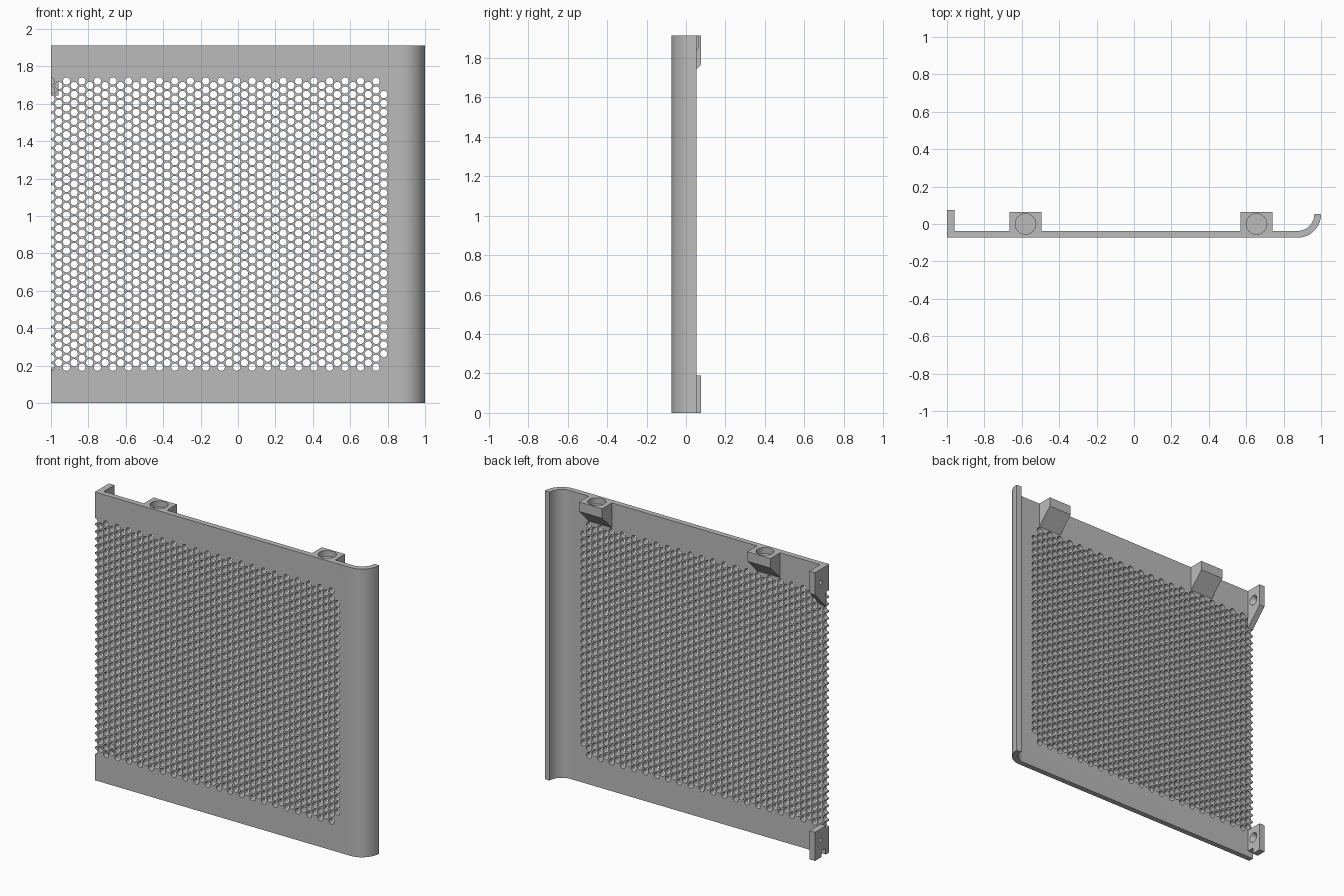
import bpy, bmesh
from math import sin, cos, pi, radians
from mathutils import Matrix

cube = bpy.data.objects.get("Cube")
if cube:
    bpy.data.objects.remove(cube)

H = 1.913                    # panel height
FRONT, THICK = -0.073, 0.036
BACK = FRONT + THICK
PITCH_X, PITCH_Z = 0.04138, 0.0478
HW, HH = PITCH_X / 2, PITCH_Z / 2
Z0 = 0.192                   # centre of the lowest hole
HOLE_R = 0.0195
COLS, ROWS = 44, 33
BEND_X, BEND_R = 0.875, 0.125
SEG = 16

grey = bpy.data.materials.new("plain grey")
grey.use_nodes = True
grey.diffuse_color = (0.5, 0.5, 0.5, 1)
grey.node_tree.nodes["Principled BSDF"].inputs["Base Color"].default_value = (0.5, 0.5, 0.5, 1)


def make_object(name, bm):
    mesh = bpy.data.meshes.new(name)
    bm.to_mesh(mesh)
    bm.free()
    mesh.materials.append(grey)
    obj = bpy.data.objects.new(name, mesh)
    bpy.context.collection.objects.link(obj)
    return obj


def prism(name, profile, x0, x1):
    """Extrude a y-z profile along x."""
    bm = bmesh.new()
    face = bm.faces.new([bm.verts.new((x0, y, z)) for y, z in profile])
    out = bmesh.ops.extrude_face_region(bm, geom=[face])
    moved = [v for v in out["geom"] if isinstance(v, bmesh.types.BMVert)]
    bmesh.ops.translate(bm, verts=moved, vec=(x1 - x0, 0, 0))
    bmesh.ops.recalc_face_normals(bm, faces=bm.faces)
    return make_object(name, bm)


def cutter(name, places, r1, r2, depth, turn=Matrix()):
    bm = bmesh.new()
    for p in places:
        bmesh.ops.create_cone(bm, cap_ends=True, segments=32, radius1=r1, radius2=r2,
                              depth=depth, matrix=Matrix.Translation(p) @ turn)
    obj = make_object(name, bm)
    obj.hide_render = True
    return obj


def cut(obj, tool):
    mod = obj.modifiers.new("cut", 'BOOLEAN')
    mod.operation = 'DIFFERENCE'
    mod.solver = 'EXACT'
    mod.object = tool


# Perforated sheet: one square cell around each hole
bm = bmesh.new()


def outline(a):
    """Point on the cell border matching hole segment a, in half-cell units."""
    a %= SEG
    side, step = divmod(a + 2, 4)
    t = (step - 2) / 2
    return [(1, t), (-t, 1), (-1, -t), (t, -1)][side % 4]


def sheet_vert(x, z):
    return bm.verts.new((x, FRONT, z))


for i in range(COLS):
    cx = -1 + i * PITCH_X
    odd = i % 2
    first, last = (1, ROWS - 2) if i == COLS - 1 else (0, ROWS - odd)
    arc = range(-4, 5) if i == 0 else range(SEG + 1)
    for j in range(first, last):
        cz = Z0 + (j + odd / 2) * PITCH_Z
        inner, outer = [], []
        for a in arc:
            ang = 2 * pi * a / SEG
            u, v = outline(a)
            inner.append(sheet_vert(cx + HOLE_R * cos(ang), cz + HOLE_R * sin(ang)))
            outer.append(sheet_vert(cx + u * HW, cz + v * HH))
        for k in range(len(inner) - 1):
            bm.faces.new((inner[k], outer[k], outer[k + 1], inner[k + 1]))

# Plain border that follows the stepped edge of the hole field
path = []
for i in range(COLS):
    cx = -1 + i * PITCH_X
    low = 4 if i == COLS - 1 else (0 if i % 2 else -2)
    if path:
        prev = path[-1][1]
        s = 1 if low > prev else -1
        path += [(cx - HW, k) for k in range(prev + s, low, s)]
    path += [(cx + t / 2 * HW, low) for t in range(0 if i == 0 else -2, 3)]
top_k = 4 * (ROWS - 1)
right = [(path[-1][0], k) for k in range(5, top_k - 4)]
ring = path + right + [(x, top_k - k) for x, k in reversed(path)]
loop = [(x, Z0 + k * HH / 2) for x, k in ring]
loop += [(-1, H), (BEND_X, H), (BEND_X, 0), (-1, 0)]
bm.faces.new([sheet_vert(x, z) for x, z in reversed(loop)])

# Rounded side edge
STEPS = 14
bend = []
for k in range(STEPS + 1):
    a = pi / 2 * k / STEPS
    x, y = BEND_X + BEND_R * sin(a), FRONT + BEND_R * (1 - cos(a))
    bend.append((bm.verts.new((x, y, 0)), bm.verts.new((x, y, H))))
for (a, b), (c, d) in zip(bend, bend[1:]):
    bm.faces.new((a, c, d, b))

bmesh.ops.remove_doubles(bm, verts=bm.verts, dist=0.0002)
bm.normal_update()
bmesh.ops.reverse_faces(bm, faces=[f for f in bm.faces if f.normal.y > 0])
panel = make_object("perforated_panel", bm)
solid = panel.modifiers.new("thickness", 'SOLIDIFY')
solid.thickness = THICK
solid.offset = -1
solid.use_even_offset = True

# Sloped blocks with round pockets along the top edge
block_x = {"right": -0.58, "left": 0.655}
EMBED = BACK - 0.003
block_profile = [(EMBED, H), (0.065, H), (0.065, 1.85), (EMBED, 1.745)]
blocks = [prism(f"{side}_pocket_block", block_profile, x - 0.085, x + 0.085)
          for side, x in block_x.items()]
pockets = cutter("pocket_cutter", [(x, 0, H + 0.01) for x in block_x.values()],
                 0.055, 0.055, 0.1)
for obj in [panel] + blocks:
    cut(obj, pockets)

# Side tabs with countersunk screw holes
upper_tab = prism("upper_side_tab",
                  [(EMBED, H), (0.075, H), (0.075, 1.765), (EMBED, 1.645)], -1, -0.96)
lower_tab = prism("lower_side_tab",
                  [(EMBED, 0.19), (0.075, 0.19), (0.075, 0), (0.01, 0),
                   (0.01, 0.04), (EMBED, 0.04)], -1, -0.96)
screws = cutter("screw_cutter", [(-0.98, 0.015, 1.825), (-0.98, 0.015, 0.115)],
                0.012, 0.034, 0.044, Matrix.Rotation(pi / 2, 4, 'Y'))
tabs = [upper_tab, lower_tab]
for obj in tabs:
    cut(obj, screws)

# Apply modifiers, then shade
for obj in [panel] + blocks + tabs:
    bpy.ops.object.select_all(action='DESELECT')
    obj.select_set(True)
    bpy.context.view_layer.objects.active = obj
    for mod in list(obj.modifiers):
        bpy.ops.object.modifier_apply(modifier=mod.name)
    bpy.ops.object.shade_smooth_by_angle(angle=radians(30))
for tool in (pockets, screws):
    bpy.data.objects.remove(tool)
